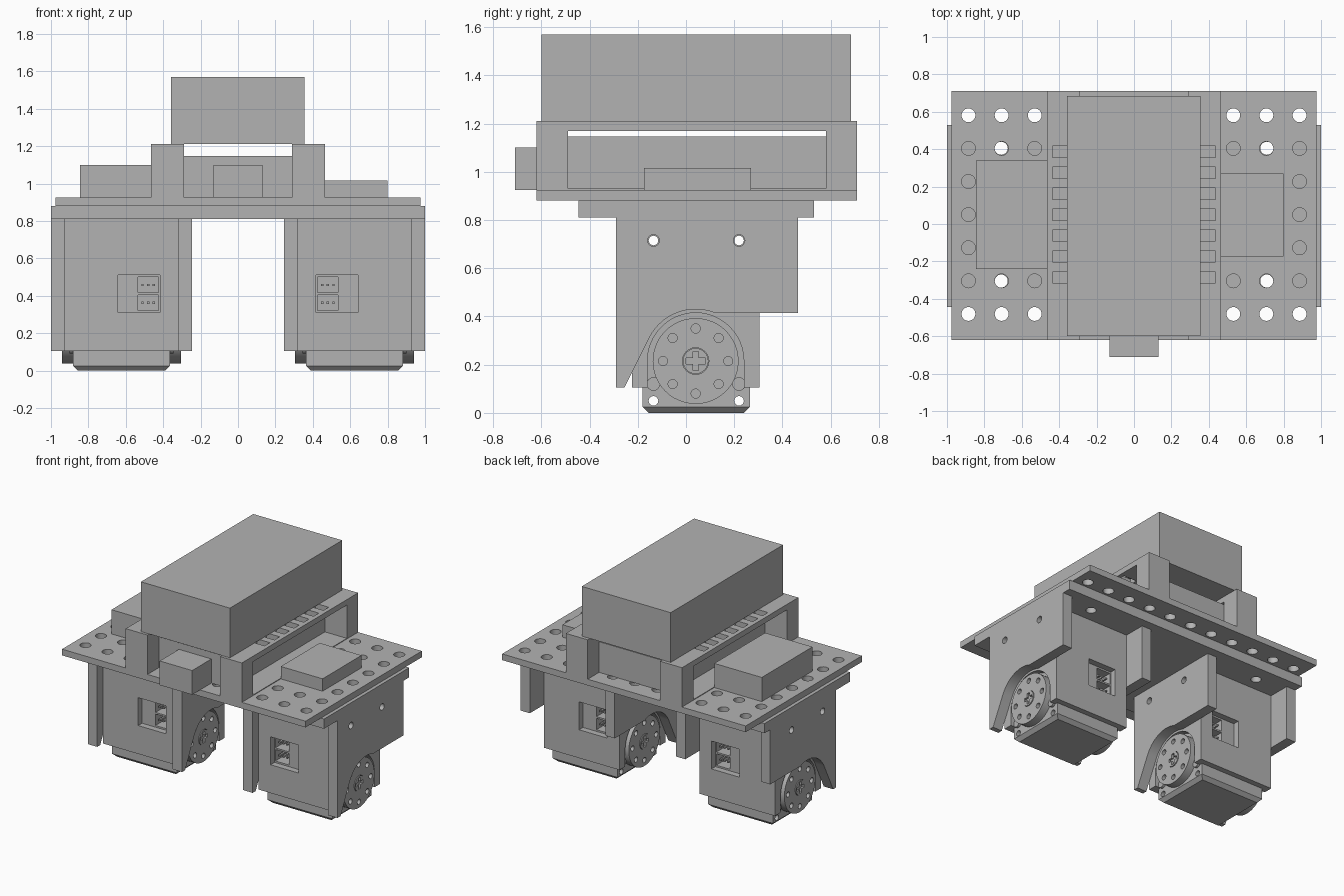
import bpy, bmesh
from math import sin, cos, radians, pi
from mathutils import Matrix, Vector

cube = bpy.data.objects.get("Cube")
if cube:
    bpy.data.objects.remove(cube, do_unlink=True)

GREY = 0.45
mat = bpy.data.materials.new("plain_grey")
mat.use_nodes = True
mat.diffuse_color = (GREY, GREY, GREY, 1)
mat.node_tree.nodes["Principled BSDF"].inputs["Base Color"].default_value = (GREY, GREY, GREY, 1)


# Shape helpers: each adds one closed solid to a bmesh
def box(bm, x0, x1, y0, y1, z0, z1):
    m = Matrix.Translation(((x0 + x1) / 2, (y0 + y1) / 2, (z0 + z1) / 2))
    m = m @ Matrix.Diagonal((x1 - x0, y1 - y0, z1 - z0, 1))
    bmesh.ops.create_cube(bm, size=1, matrix=m)


def rod(bm, a, b, r, sides=24):
    a, b = Vector(a), Vector(b)
    m = Matrix.Translation((a + b) / 2) @ (b - a).to_track_quat('Z', 'Y').to_matrix().to_4x4()
    bmesh.ops.create_cone(bm, cap_ends=True, segments=sides, radius1=r, radius2=r,
                          depth=(b - a).length, matrix=m)


def prism(bm, yz, x0, x1):
    face = bm.faces.new([bm.verts.new((x0, y, z)) for y, z in yz])
    out = bmesh.ops.extrude_face_region(bm, geom=[face])["geom"]
    bmesh.ops.translate(bm, vec=(x1 - x0, 0, 0), verts=[v for v in out if isinstance(v, bmesh.types.BMVert)])
    bmesh.ops.recalc_face_normals(bm, faces=bm.faces[:])


def arc(cy, cz, r, a0, a1, n):
    steps = [radians(a0 + (a1 - a0) * i / n) for i in range(n + 1)]
    return [(cy + r * cos(t), cz + r * sin(t)) for t in steps]


def make(name, build):
    bm = bmesh.new()
    build(bm)
    me = bpy.data.meshes.new(name)
    bm.to_mesh(me)
    bm.free()
    me.materials.append(mat)
    ob = bpy.data.objects.new(name, me)
    bpy.context.collection.objects.link(ob)
    return ob


def apply_modifiers(ob):
    bpy.context.view_layer.update()
    me = bpy.data.meshes.new_from_object(ob.evaluated_get(bpy.context.evaluated_depsgraph_get()))
    ob.modifiers.clear()
    ob.data = me


def cut(ob, build):
    cutter = make("cutter", build)
    mod = ob.modifiers.new("cut", 'BOOLEAN')
    mod.operation, mod.solver, mod.object = 'DIFFERENCE', 'EXACT', cutter
    apply_modifiers(ob)
    bpy.data.objects.remove(cutter, do_unlink=True)


def mirror(ob):
    ob.modifiers.new("mirror", 'MIRROR').use_mirror_merge = False
    apply_modifiers(ob)


def smooth(ob):
    bpy.ops.object.select_all(action='DESELECT')
    ob.select_set(True)
    bpy.context.view_layer.objects.active = ob
    bpy.ops.object.shade_smooth_by_angle(angle=radians(30))


def solid(name, *dims):
    return make(name, lambda bm: box(bm, *dims))


# Boxes on the deck
solid("battery", -0.357, 0.355, -0.6, 0.685, 1.21, 1.57)
solid("main_board", -0.29, 0.29, -0.49, 0.58, 0.925, 1.147)
solid("front_sensor", -0.13, 0.13, -0.71, -0.49, 0.925, 1.1)
solid("right_module", -0.845, -0.465, -0.24, 0.34, 0.925, 1.1)
solid("left_module", 0.465, 0.8, -0.175, 0.27, 0.925, 1.015)

# Perforated deck
PITCH = 0.177
deck = solid("deck", -0.975, 0.975, -0.62, 0.71, 0.88, 0.925)


def deck_holes(bm):
    for i in range(-5, 6):
        for j in range(-3, 4):
            p = (i * PITCH, 0.05 + j * PITCH)
            rod(bm, (*p, 0.8), (*p, 1), 0.037)


cut(deck, deck_holes)
smooth(deck)

# Crossplate that carries the legs
crossplate = solid("crossplate", -1, 1, -0.445, 0.53, 0.81, 0.88)


def crossplate_holes(bm):
    for p in [(0, 0.05)] + [(x, y) for x in (-0.71, 0.71) for y in (-0.305, 0.405)]:
        rod(bm, (*p, 0.7), (*p, 1), 0.035)


cut(crossplate, crossplate_holes)
smooth(crossplate)

# Battery rails with a long side window and a row of vents
rail = solid("battery_rail", 0.29, 0.465, -0.62, 0.71, 0.925, 1.21)
cut(rail, lambda bm: box(bm, 0.2, 0.6, -0.49, 0.58, 0.93, 1.17))


def vents(bm):
    for k in range(-3, 4):
        y = 0.05 + k * 0.112
        box(bm, 0.33, 0.435, y - 0.03, y + 0.03, 1.15, 1.25)


cut(rail, vents)
mirror(rail)

# Legs: everything below is built on +x and mirrored
MID = 0.6225                       # leg centre
CY, CZ = 0.04, 0.215               # hinge axis
SCREWS = (-0.135, 0.22)


def cross_rods(z, r):
    def build(bm):
        for y in SCREWS:
            rod(bm, (0.1, y, z), (1.1, y, z), r, 16)
    return build


# Side plates with an arched cutout around the horn
profile = [(-0.29, 0.105), (-0.255, 0.105)] + arc(CY, CZ, 0.215, 153, 68.5, 14)
profile += [(0.465, 0.415), (0.465, 0.81), (-0.29, 0.81)]
for name, x0 in (("outer_leg_plate", 0.925), ("inner_leg_plate", 0.245)):
    plate = make(name, lambda bm: prism(bm, profile, x0, x0 + 0.075))
    cut(plate, cross_rods(0.715, 0.024))
    smooth(plate)
    mirror(plate)

# Motor housing with arched recesses and windows front and back
housing = solid("motor_housing", 0.32, 0.925, -0.225, 0.305, 0.105, 0.81)
arch = arc(CY, CZ, 0.2, 0, 180, 24) + [(CY - 0.2, 0.05), (CY + 0.2, 0.05)]


def arches(bm):
    prism(bm, arch, 0.88, 1)
    prism(bm, arch, 0.2, 2 * MID - 0.88)


def windows(bm):
    box(bm, 0.418, 0.642, -0.3, -0.18, 0.31, 0.512)
    box(bm, 0.418, 0.642, 0.26, 0.4, 0.31, 0.512)


def sockets(bm):
    for y0, y1 in ((-0.2, -0.08), (0.16, 0.28)):
        for z in (0.322, 0.417):
            box(bm, 0.425, 0.535, y0, y1, z, z + 0.083)


for cutter in (arches, windows, sockets, cross_rods(0.715, 0.02)):
    cut(housing, cutter)
smooth(housing)
mirror(housing)


def pins(bm):
    for y0, y1 in ((-0.17, -0.07), (0.15, 0.25)):
        for z in (0.363, 0.458):
            for x in (0.45, 0.48, 0.51):
                box(bm, x - 0.006, x + 0.006, y0, y1, z - 0.006, z + 0.006)


mirror(make("connector_pins", pins))

# Motor, chamfered underneath
motor = solid("motor", 2 * MID - 0.882, 0.882, -0.18, 0.265, 0, 0.3)
bm = bmesh.new()
bm.from_mesh(motor.data)
low = [e for e in bm.edges if all(v.co.z < 0.01 for v in e.verts)]
bmesh.ops.bevel(bm, geom=low, offset=0.025, segments=1, affect='EDGES')
bm.to_mesh(motor.data)
bm.free()
cut(motor, cross_rods(0.05, 0.02))
mirror(motor)


def both_sides(bm, y, z, r, x0, x1, sides=16):
    rod(bm, (x0, y, z), (x1, y, z), r, sides)
    rod(bm, (2 * MID - x0, y, z), (2 * MID - x1, y, z), r, sides)


def motor_screws(bm):
    for y in SCREWS:
        both_sides(bm, y, 0.12, 0.028, 0.87, 0.9)


screws = make("motor_screws", motor_screws)
smooth(screws)
mirror(screws)

# Round horns with a ring of holes and a cross-head screw
horns = make("horns", lambda bm: both_sides(bm, CY, CZ, 0.178, 0.87, 0.94, 48))


def horn_holes(bm):
    both_sides(bm, CY, CZ, 0.055, 0.925, 0.96, 24)
    for k in range(8):
        t = k * pi / 4
        both_sides(bm, CY + 0.135 * cos(t), CZ + 0.135 * sin(t), 0.019, 0.9, 0.96)


cut(horns, horn_holes)
smooth(horns)
mirror(horns)

hubs = make("horn_screws", lambda bm: both_sides(bm, CY, CZ, 0.053, 0.92, 0.945, 24))
for hy, hz in ((0.04, 0.012), (0.012, 0.04)):
    def slot(bm):
        for x in (0.96, 2 * MID - 0.96):
            box(bm, x - 0.03, x + 0.03, CY - hy, CY + hy, CZ - hz, CZ + hz)
    cut(hubs, slot)
smooth(hubs)
mirror(hubs)
